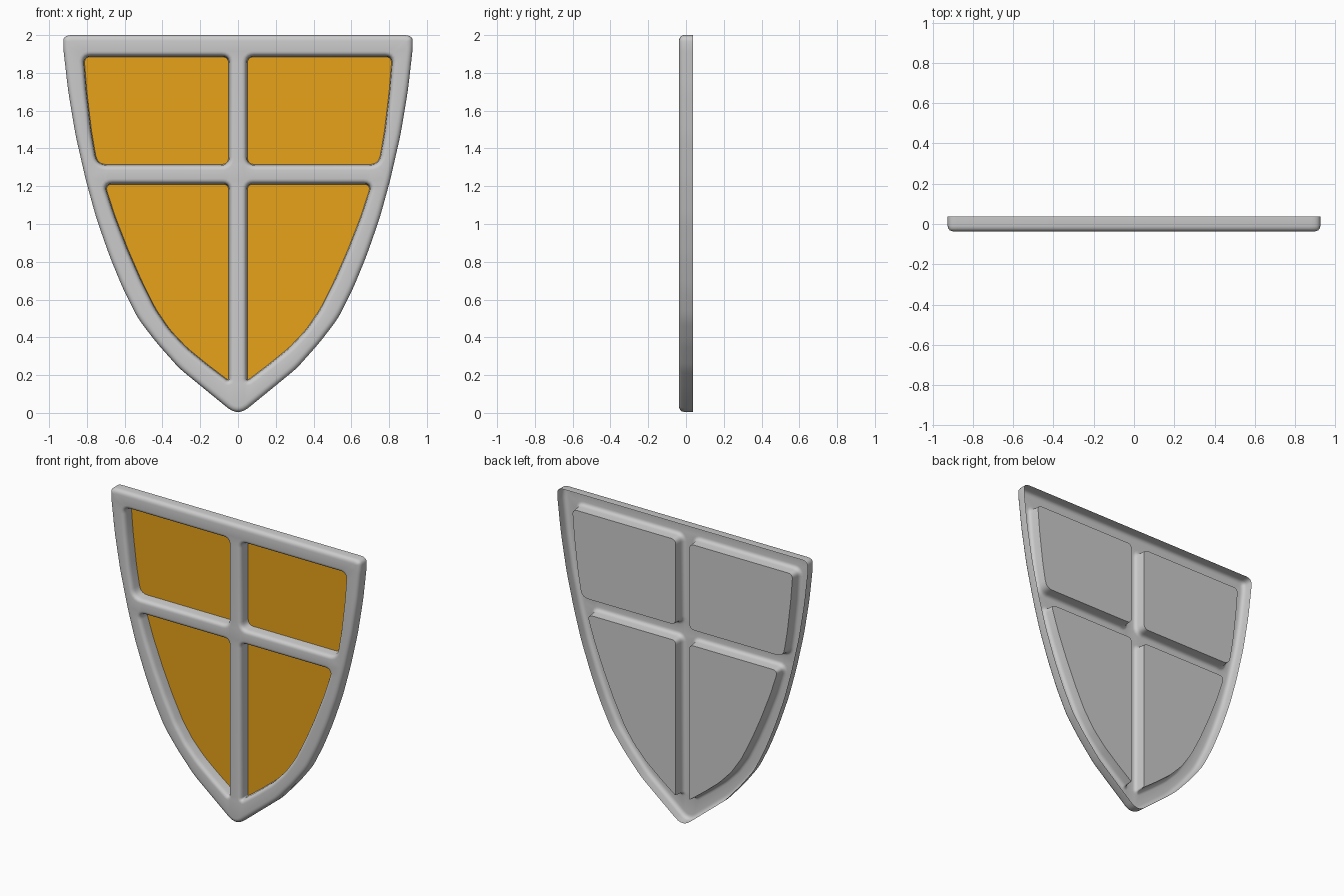
import bpy, bmesh
from mathutils import Vector

if "Cube" in bpy.data.objects:
    bpy.data.objects.remove(bpy.data.objects["Cube"])

BACK, FRONT = 0.037, -0.037


def round_corners(pts, steps=5):
    """Points are (x, z, radius); corners with a radius become small curves."""
    out = []
    n = len(pts)
    for i, (x, z, r) in enumerate(pts):
        p = Vector((x, z))
        if r == 0:
            out.append(p)
            continue
        a = Vector(pts[i - 1][:2]) - p
        b = Vector(pts[(i + 1) % n][:2]) - p
        a = p + a.normalized() * min(r, a.length * 0.45)
        b = p + b.normalized() * min(r, b.length * 0.45)
        for k in range(steps + 1):
            t = k / steps
            out.append(a * (1 - t) ** 2 + p * 2 * t * (1 - t) + b * t * t)
    return out


def offset(loop, d):
    """Move a counter-clockwise loop outward by d."""
    out = []
    n = len(loop)
    for i, p in enumerate(loop):
        e1 = (p - loop[i - 1]).normalized()
        e2 = (loop[(i + 1) % n] - p).normalized()
        n1, n2 = Vector((e1.y, -e1.x)), Vector((e2.y, -e2.x))
        m = (n1 + n2).normalized()
        out.append(p + m * d / max(0.4, m.dot(n1)))
    return out


def mirror(loop):
    return [Vector((-p.x, p.y)) for p in reversed(loop)]


def add_wall(bm, loop, profile):
    """Sweep an (offset, y) profile round a loop; return first and last rings."""
    rings = [[bm.verts.new((p.x, y, p.y)) for p in offset(loop, d)]
             for d, y in profile]
    n = len(loop)
    for a, b in zip(rings, rings[1:]):
        for i in range(n):
            j = (i + 1) % n
            bm.faces.new((a[i], a[j], b[j], b[i]))
    return rings[0], rings[-1]


def finish(bm, name, color=None):
    bmesh.ops.recalc_face_normals(bm, faces=bm.faces)
    if sum(f.normal.y * f.calc_area() for f in bm.faces) > 0:
        bmesh.ops.reverse_faces(bm, faces=bm.faces)
    me = bpy.data.meshes.new(name)
    bm.to_mesh(me)
    bm.free()
    ob = bpy.data.objects.new(name, me)
    bpy.context.collection.objects.link(ob)
    if color:
        mat = bpy.data.materials.new(name + "_paint")
        mat.diffuse_color = color
        mat.use_nodes = True
        mat.node_tree.nodes["Principled BSDF"].inputs["Base Color"].default_value = mat.diffuse_color
        me.materials.append(mat)
    bpy.ops.object.select_all(action='DESELECT')
    ob.select_set(True)
    bpy.context.view_layer.objects.active = ob
    bpy.ops.object.shade_smooth_by_angle(angle=0.7)
    return ob


# Outlines
side = [(0.20, 0.145, 0), (0.31, 0.235, 0.04), (0.43, 0.37, 0.04), (0.53, 0.50, 0.05),
        (0.61, 0.66, 0.05), (0.68, 0.83, 0.05), (0.75, 1.03, 0.05), (0.805, 1.23, 0.05),
        (0.86, 1.47, 0.05), (0.90, 1.71, 0.05), (0.925, 1.93, 0.02), (0.925, 2.0, 0.045)]
outline = round_corners([(0, -0.018, 0.07)] + side + [(-x, z, r) for x, z, r in reversed(side)])

upper = round_corners([(0.05, 1.315, 0.04), (0.745, 1.315, 0.05), (0.775, 1.49, 0.03),
                       (0.80, 1.70, 0.03), (0.815, 1.885, 0.035), (0.05, 1.885, 0.035)])
lower = round_corners([(0.05, 0.172, 0.01), (0.16, 0.255, 0.03), (0.27, 0.345, 0.03),
                       (0.36, 0.44, 0.03), (0.435, 0.55, 0.03), (0.51, 0.70, 0.03),
                       (0.58, 0.86, 0.03), (0.65, 1.04, 0.03), (0.705, 1.21, 0.04),
                       (0.05, 1.21, 0.03)])
panels = [upper, mirror(upper), lower, mirror(lower)]

# Cross-sections of the outer edge and of the recess walls
edge_profile = [(0, BACK), (0, -0.010), (-0.003, -0.022), (-0.010, -0.031),
                (-0.020, -0.0355), (-0.030, FRONT)]
recess_profile = [(0, BACK), (0.004, -0.010), (0.007, -0.022), (0.013, -0.031),
                  (0.021, -0.0355), (0.030, FRONT)]

# Pressed shield shell: rim, cross and recess floors, open at the back
bm = bmesh.new()
fronts = [add_wall(bm, outline, edge_profile)[1]]
for loop in panels:
    floor, front = add_wall(bm, loop, recess_profile)
    bm.faces.new(floor)
    fronts.append(front)
cap_edges = [bm.edges.get((r[i - 1], r[i])) for r in fronts for i in range(len(r))]
bmesh.ops.triangle_fill(bm, use_beauty=True, use_dissolve=False,
                        edges=cap_edges, normal=(0, -1, 0))
finish(bm, "shield_frame")

# Painted panels lying on the recess floors
bm = bmesh.new()
for loop in panels:
    bm.faces.new([bm.verts.new((p.x, BACK - 0.001, p.y)) for p in loop])
finish(bm, "painted_panels", (0.80, 0.36, 0.01, 1))
